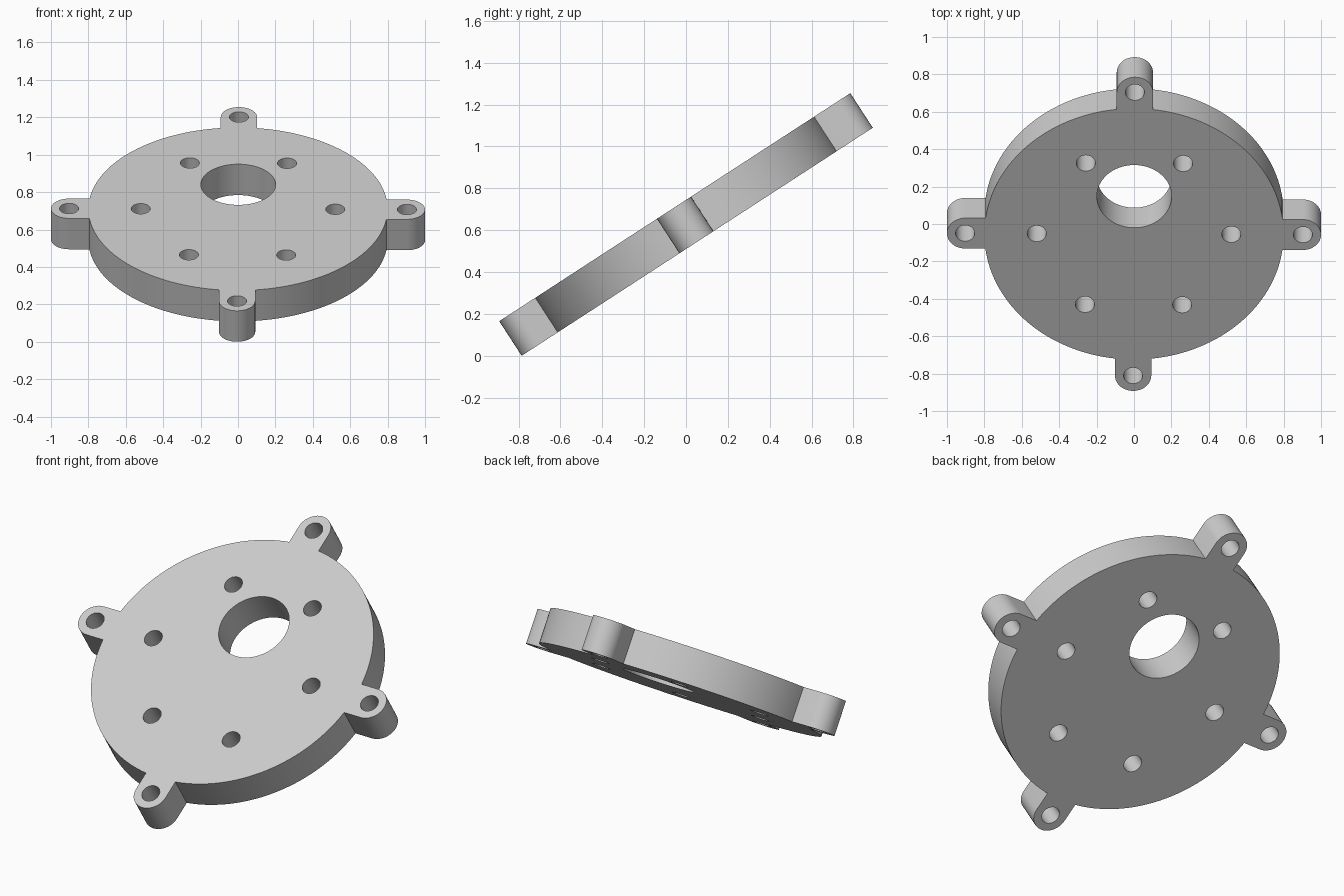
import bpy, bmesh, math
from mathutils import Matrix, Vector

if "Cube" in bpy.data.objects:
    bpy.data.objects.remove(bpy.data.objects["Cube"])

DISC_R, THICK = 0.80, 0.197
LUG_DIST, LUG_R = 0.903, 0.097
BOLT_DIST, BOLT_R = 0.52, 0.051
TILT, SPIN = math.radians(33), math.radians(-0.3)


def arc(cx, cy, r, a0, a1, n):
    """Points along an arc, both ends included."""
    return [Vector((cx + r * math.cos(a0 + (a1 - a0) * i / n),
                    cy + r * math.sin(a0 + (a1 - a0) * i / n), 0))
            for i in range(n + 1)]


def circle(cx, cy, r, n):
    return arc(cx, cy, r, 0, math.tau, n)[:-1]


# Outer outline: four rounded lugs joined by arcs of the disc
half = math.asin(LUG_R / DISC_R)
outline = []
for k in range(4):
    quarter = Matrix.Rotation(k * math.pi / 2, 3, 'Z')
    section = arc(LUG_DIST, 0, LUG_R, -math.pi / 2, math.pi / 2, 20)
    section += arc(0, 0, DISC_R, half, math.pi / 2 - half, 32)
    outline += [quarter @ p for p in section]

# Holes: offset bore, one in each lug, and a ring of six
loops = [outline, circle(0, 0.24, 0.20, 64)]
for count, dist in ((4, LUG_DIST), (6, BOLT_DIST)):
    for k in range(count):
        a = math.tau * k / count
        loops.append(circle(dist * math.cos(a), dist * math.sin(a), BOLT_R, 28))

# Fill the profile and extrude it to a plate
bm = bmesh.new()
edges = []
for pts in loops:
    vs = [bm.verts.new(p) for p in pts]
    edges += [bm.edges.new((vs[i - 1], vs[i])) for i in range(len(vs))]
bmesh.ops.triangle_fill(bm, edges=edges, use_beauty=True, normal=(0, 0, 1))
ext = bmesh.ops.extrude_face_region(bm, geom=bm.faces[:], use_keep_orig=True)
top = [v for v in ext['geom'] if isinstance(v, bmesh.types.BMVert)]
bmesh.ops.translate(bm, verts=top, vec=(0, 0, THICK))
bmesh.ops.translate(bm, verts=bm.verts[:], vec=(0, 0, -THICK / 2))
bmesh.ops.recalc_face_normals(bm, faces=bm.faces[:])

# Tilt the plate, then rest its lowest point on the floor
bmesh.ops.transform(bm, verts=bm.verts[:],
                    matrix=Matrix.Rotation(TILT, 4, 'X') @ Matrix.Rotation(SPIN, 4, 'Z'))
bmesh.ops.translate(bm, verts=bm.verts[:],
                    vec=(0, 0, -min(v.co.z for v in bm.verts)))

mesh = bpy.data.meshes.new("mounting_plate")
bm.to_mesh(mesh)
bm.free()
plate = bpy.data.objects.new("mounting_plate", mesh)
bpy.context.collection.objects.link(plate)

grey = bpy.data.materials.new("light_grey")
grey.diffuse_color = (0.6, 0.6, 0.6, 1)
grey.use_nodes = True
grey.node_tree.nodes["Principled BSDF"].inputs["Base Color"].default_value = grey.diffuse_color
mesh.materials.append(grey)

bpy.context.view_layer.objects.active = plate
plate.select_set(True)
bpy.ops.object.shade_smooth_by_angle(angle=math.radians(30))
